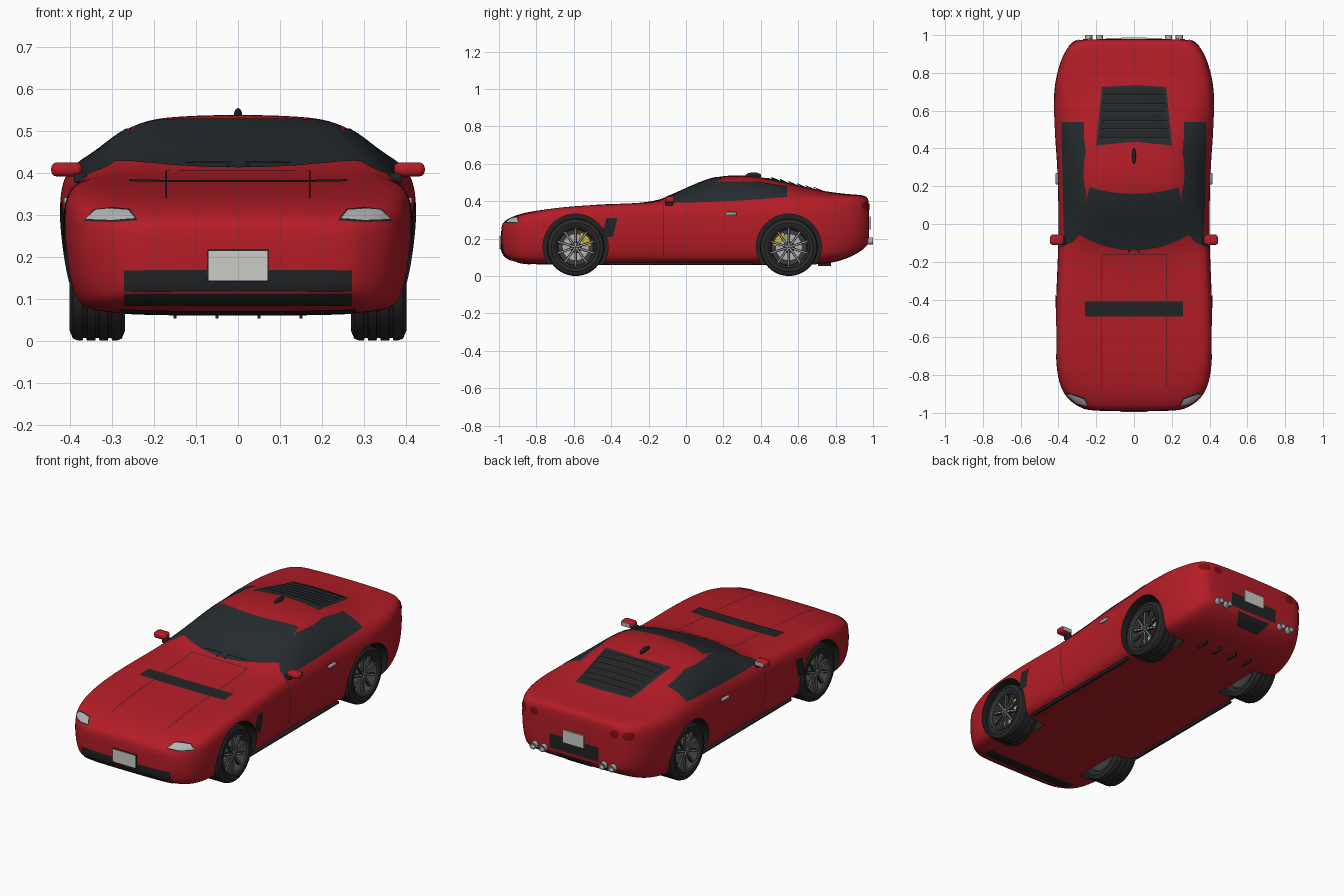
import bpy, bmesh, math
from mathutils import Vector, Matrix
from mathutils.bvhtree import BVHTree

if "Cube" in bpy.data.objects:
    bpy.data.objects.remove(bpy.data.objects["Cube"])


def mat(name, *rgb):
    m = bpy.data.materials.new(name)
    m.diffuse_color = (*rgb, 1)
    m.use_nodes = True
    m.node_tree.nodes["Principled BSDF"].inputs["Base Color"].default_value = m.diffuse_color
    return m


RED = mat("red_paint", .46, .012, .02)
BLACK = mat("black_trim", .016, .017, .018)
GLASS = mat("dark_glass", .018, .024, .028)
RUBBER = mat("rubber", .022, .022, .023)
RIM = mat("rim_dark", .045, .047, .05)
SILVER = mat("silver", .45, .45, .45)
WHITE = mat("plate_white", .6, .6, .57)
YELLOW = mat("caliper_yellow", .65, .5, .02)
LAMP = mat("tail_red", .22, .004, .006)


def finish(name, bm, material, mirror=False, angle=35):
    me = bpy.data.meshes.new(name)
    bmesh.ops.recalc_face_normals(bm, faces=bm.faces)
    bm.to_mesh(me)
    bm.free()
    me.materials.append(material)
    me.shade_smooth()
    me.set_sharp_from_angle(angle=math.radians(angle))
    ob = bpy.data.objects.new(name, me)
    bpy.context.collection.objects.link(ob)
    if mirror:
        ob.modifiers.new("mirror", 'MIRROR').use_mirror_merge = False
    return ob


def box(name, material, loc, size, mirror=False, bevel=0, rot=None):
    bm = bmesh.new()
    bmesh.ops.create_cube(bm, size=1, matrix=Matrix.Diagonal((*size, 1)))
    if bevel:
        bmesh.ops.bevel(bm, geom=bm.edges[:], offset=bevel, segments=3, profile=.5, affect='EDGES')
    bm.transform(Matrix.Translation(loc) @ (rot or Matrix()))
    return finish(name, bm, material, mirror)


def lathe(name, material, prof, loc, a0=0, a1=360, n=48, axis='X', mirror=True):
    """Closed profile of (along axis, radius) turned about the axis."""
    bm = bmesh.new()
    full = a1 - a0 == 360
    rings = []
    for i in range(n if full else n + 1):
        a = math.radians(a0 + (a1 - a0) * i / n)
        c, s = math.cos(a), math.sin(a)
        rings.append([bm.verts.new((t, r * c, r * s) if axis == 'X' else (r * c, t, r * s))
                      for t, r in prof])
    k = len(prof)
    for i in range(n):
        p, q = rings[i], rings[(i + 1) % len(rings)]
        for j in range(k):
            bm.faces.new((p[j], p[(j + 1) % k], q[(j + 1) % k], q[j]))
    if not full:
        bm.faces.new(rings[0])
        bm.faces.new(rings[-1])
    bm.transform(Matrix.Translation(loc))
    return finish(name, bm, material, mirror)


# Body: y, half width, bottom, shoulder height, roof-edge half width, roof-edge height, centre height
STATIONS = [
    (-.99, .24, .13, .25, .18, .265, .27), (-.968, .295, .10, .28, .22, .295, .298),
    (-.92, .36, .075, .31, .25, .318, .322), (-.84, .40, .063, .34, .27, .342, .345),
    (-.70, .416, .06, .372, .28, .362, .362), (-.50, .416, .06, .387, .28, .377, .374),
    (-.30, .408, .06, .392, .28, .387, .386), (-.16, .402, .06, .392, .29, .396, .40),
    (-.08, .40, .06, .392, .29, .422, .432), (0, .40, .06, .392, .28, .458, .468),
    (.1, .40, .06, .393, .262, .502, .513), (.2, .402, .06, .397, .262, .525, .54),
    (.35, .408, .06, .402, .262, .52, .54), (.5, .421, .06, .415, .275, .49, .511),
    (.62, .426, .06, .424, .28, .46, .477), (.75, .42, .063, .428, .28, .442, .452),
    (.86, .39, .09, .43, .27, .435, .438), (.93, .357, .13, .428, .25, .432, .434),
    (.968, .315, .16, .415, .22, .422, .427), (.98, .28, .185, .385, .18, .392, .396)]
bm = bmesh.new()
loops = []
for y, w, zb, zs, wr, zr, zc in STATIONS:
    h = zs - zb
    half = [(w * .83, zb), (w * .95, zb + .1 * h), (w, zb + .42 * h), (w * 1.005, zb + .75 * h),
            (w * .97, zs), (wr, zr), (wr * .55, zc - .2 * (zc - zr))]
    ring = [(0, zb)] + half + [(0, zc)] + [(-x, z) for x, z in reversed(half)]
    loops.append([bm.verts.new((x, y, z)) for x, z in ring])
for p, q in zip(loops, loops[1:]):
    for j in range(len(p)):
        k = (j + 1) % len(p)
        bm.faces.new((p[j], p[k], q[k], q[j]))
bm.faces.new(loops[0])
bm.faces.new(loops[-1])
body = finish("body_shell", bm, RED, angle=180)
body.data.materials.append(BLACK)
body.modifiers.new("smooth", 'SUBSURF').levels = 3


def apply_modifiers(ob):
    dg = bpy.context.evaluated_depsgraph_get()
    me = bpy.data.meshes.new_from_object(ob.evaluated_get(dg))
    ob.modifiers.clear()
    ob.data = me


apply_modifiers(body)
TREE = BVHTree.FromObject(body, bpy.context.evaluated_depsgraph_get())

# Wheel arches cut from the body
AXLES = {"front": -.59, "rear": .55}
for side, y in AXLES.items():
    for s in (-1, 1):
        bm = bmesh.new()
        bmesh.ops.create_cone(bm, cap_ends=True, segments=64, radius1=.174, radius2=.174, depth=.36,
                              matrix=Matrix.Translation((s * .42, y, .157)) @ Matrix.Rotation(math.pi / 2, 4, 'Y'))
        cut = finish("arch_cutter", bm, RED)
        cut.data.materials.append(BLACK)
        for f in cut.data.polygons:
            f.material_index = 1
        b = body.modifiers.new("arch", 'BOOLEAN')
        b.operation, b.solver, b.object = 'DIFFERENCE', 'EXACT', cut
        apply_modifiers(body)
        bpy.data.objects.remove(cut)
body.data.set_sharp_from_angle(angle=math.radians(40))

VIEWS = {'top': (lambda a, b: (a, b, 2), (0, 0, -1)), 'below': (lambda a, b: (a, b, -2), (0, 0, 1)),
         'front': (lambda a, b: (a, -2, b), (0, 1, 0)), 'back': (lambda a, b: (a, 2, b), (0, -1, 0)),
         'side': (lambda a, b: (2, a, b), (-1, 0, 0))}


def along(pts, t):
    f = t * (len(pts) - 1)
    i = min(int(f), len(pts) - 2)
    return Vector(pts[i]).lerp(Vector(pts[i + 1]), f - i)


def panel(name, material, view, low, high, mirror=False, nu=24, nv=8, lift=(.003, .003)):
    """Sheet between two polylines, projected on the body and lifted slightly off it."""
    origin, d = VIEWS[view]
    d = Vector(d)
    bm = bmesh.new()
    grid = []
    for j in range(nv + 1):
        v = j / nv
        row = []
        for i in range(nu + 1):
            p = along(low, i / nu).lerp(along(high, i / nu), v)
            o = Vector(origin(*p))
            hit, n, _, _ = TREE.ray_cast(o, d)
            if hit is None:
                hit, n, _, _ = TREE.find_nearest(o + d * 1.6)
            if n.dot(d) > 0:
                n = -n
            row.append(bm.verts.new(hit + n * (lift[0] + (lift[1] - lift[0]) * v)))
        grid.append(row)
    for r, q in zip(grid, grid[1:]):
        for i in range(nu):
            bm.faces.new((r[i], r[i + 1], q[i + 1], q[i]))
    return finish(name, bm, material, mirror, 60)


def rect(x0, x1, z0, z1):
    return [(x0, z0), (x1, z0)], [(x0, z1), (x1, z1)]


# Glass
panel("windscreen", GLASS, 'top', [(x * .295, -.14 + .085 * x * x) for x in (-1, -.75, -.5, -.25, 0, .25, .5, .75, 1)],
      [(x * .235, .16 + .035 * x * x) for x in (-1, -.75, -.5, -.25, 0, .25, .5, .75, 1)], nu=32, nv=16)
panel("side_window", GLASS, 'side', [(-.115, .388), (.05, .392), (.2, .397), (.38, .408), (.54, .42)],
      [(-.1, .405), (.04, .47), (.16, .503), (.38, .503), (.54, .476)], True, 32, 10)
# Rear louvres
panel("louvre_base", GLASS, 'top', [(-.2, .415), (0, .435), (.2, .415)], [(-.17, .725), (0, .735), (.17, .725)])
for i in range(6):
    y, w = .455 + i * .045, .18 - i * .004
    panel("louvre_slat", BLACK, 'top', *rect(-w, w, y, y + .04), nv=2, lift=(.012, .004))
# Bonnet vent and shut lines
panel("bonnet_vent", BLACK, 'top', *rect(-.26, .26, -.49, -.41))
panel("bonnet_seam", BLACK, 'top', *rect(.169, .173, -.86, -.16), mirror=True, nu=1, nv=40, lift=(.002, .002))
panel("bonnet_rear_seam", BLACK, 'top', *rect(-.173, .173, -.164, -.16), nv=1, lift=(.002, .002))
panel("door_seam", BLACK, 'side', *rect(-.121, -.117, .11, .385), mirror=True, nu=1, nv=24, lift=(.002, .002))
panel("side_vent", BLACK, 'side', [(-.45, .21), (-.39, .21)], [(-.425, .31), (-.368, .31)], True, 6)
# Nose
panel("grille", BLACK, 'front', *rect(-.27, .27, .118, .168))
panel("lower_intake", BLACK, 'front', *rect(-.27, .27, .086, .113), nv=4)
panel("chin_underside", BLACK, 'below', *rect(-.28, .28, -.9, -.83), nv=4)
panel("headlight", SILVER, 'front', [(.245, .29), (.3, .286), (.362, .289)], [(.262, .31), (.3, .313), (.338, .31)], True)
panel("headlight_rim", BLACK, 'front', [(.238, .286), (.3, .282), (.367, .285)], [(.258, .313), (.3, .317), (.342, .313)],
      True, lift=(.0015, .0015))
box("front_plate", WHITE, (0, -.993, .179), (.14, .006, .07))
box("front_plate_frame", BLACK, (0, -.99, .179), (.146, .006, .076))
# Tail
panel("rear_panel", BLACK, 'back', *rect(-.15, .15, .195, .275))
panel("diffuser", BLACK, 'back', [(-.07, .125), (.07, .125)], [(-.11, .18), (.11, .18)])
for x in (.245, .318):
    arc = [math.pi * (1 - i / 8) for i in range(9)]
    panel("tail_light", LAMP, 'back', [(x + .027 * math.cos(a), .372 - .022 * math.sin(a)) for a in arc],
          [(x + .027 * math.cos(a), .372 + .022 * math.sin(a)) for a in arc], True, 16, 6, (.004, .004))
box("rear_plate", WHITE, (0, .984, .283), (.13, .008, .07))
for x in (.183, .24):
    lathe("exhaust_pipe", SILVER, [(-.1, .014), (.005, .014), (.005, .019), (-.1, .019)], (x, .995, .187), n=24, axis='Y')
    lathe("exhaust_core", BLACK, [(-.1, .001), (-.03, .001), (-.03, .014), (-.1, .014)], (x, .995, .187), n=24, axis='Y')
for x in (.05, .15):
    box("diffuser_fin", BLACK, (x, .74, .062), (.008, .07, .018), True)
# Sills, mirrors, handles, wipers, aerial
box("sill_trim", BLACK, (.352, -.02, .066), (.02, .78, .014), True, .004)
box("door_mirror", RED, (.408, -.085, .408), (.074, .052, .034), True, .014)
box("mirror_glass", SILVER, (.41, -.058, .408), (.054, .004, .022), True)
box("mirror_stalk", BLACK, (.376, -.09, .388), (.03, .04, .024), True, .005)
box("door_handle", SILVER, (.408, .24, .333), (.014, .06, .016), True, .004)
for x in (-.07, .07):
    panel("wiper", BLACK, 'top', *rect(x - .055, x + .055, -.122, -.114), nv=2, lift=(.009, .009))
panel("wiper_arm", BLACK, 'top', *rect(.02, .028, -.15, -.114), mirror=True, nu=1, nv=4, lift=(.008, .008))
bm = bmesh.new()
bmesh.ops.create_uvsphere(bm, u_segments=20, v_segments=12, radius=1,
                          matrix=Matrix.Translation((0, .36, .536)) @ Matrix.Diagonal((.01, .042, .018, 1)))
finish("roof_aerial", bm, BLACK)

# Wheels
tyre = [(-.06, .106), (-.066, .13), (-.058, .149), (-.045, .154)]
for g in (-.03, 0, .03):
    tyre += [(g - .005, .154), (g - .004, .148), (g + .004, .148), (g + .005, .154)]
tyre += [(.045, .154), (.058, .149), (.066, .13), (.06, .106)]
for side, y in AXLES.items():
    c = Vector((.335, y, .154))
    lathe(side + "_tyre", RUBBER, tyre, c, n=64)
    lathe(side + "_rim", RIM, [(-.06, .107), (.06, .107), (.062, .111), (.065, .108), (.06, .1),
                               (-.01, .094), (-.012, .002), (-.03, .002), (-.05, .1)], c)
    lathe(side + "_brake_disc", SILVER, [(-.01, .03), (.008, .03), (.008, .072), (-.01, .072)], c)
    a = 5 if side == "front" else 110
    lathe(side + "_caliper", YELLOW, [(-.008, .05), (.022, .05), (.022, .085), (-.008, .085)], c, a, a + 65, 12)
    lathe(side + "_hub", RIM, [(0, .002), (.052, .002), (.05, .016), (.045, .024), (0, .026)], c, n=30)
    for i in range(10):
        r = Matrix.Rotation(math.radians(36 * i + 18), 4, 'X')
        box(side + "_spoke", RIM, c + r @ Vector((.044, .06, 0)), (.016, .088, .013), True, 0, r)
        box(side + "_spoke_edge", SILVER, c + r @ Vector((.053, .06, 0)), (.002, .08, .004), True, 0, r)
    for i in range(5):
        r = Matrix.Rotation(math.radians(72 * i + 90), 4, 'X')
        box(side + "_wheel_bolt", SILVER, c + r @ Vector((.053, .012, 0)), (.006, .014, .005), True, 0, r)
